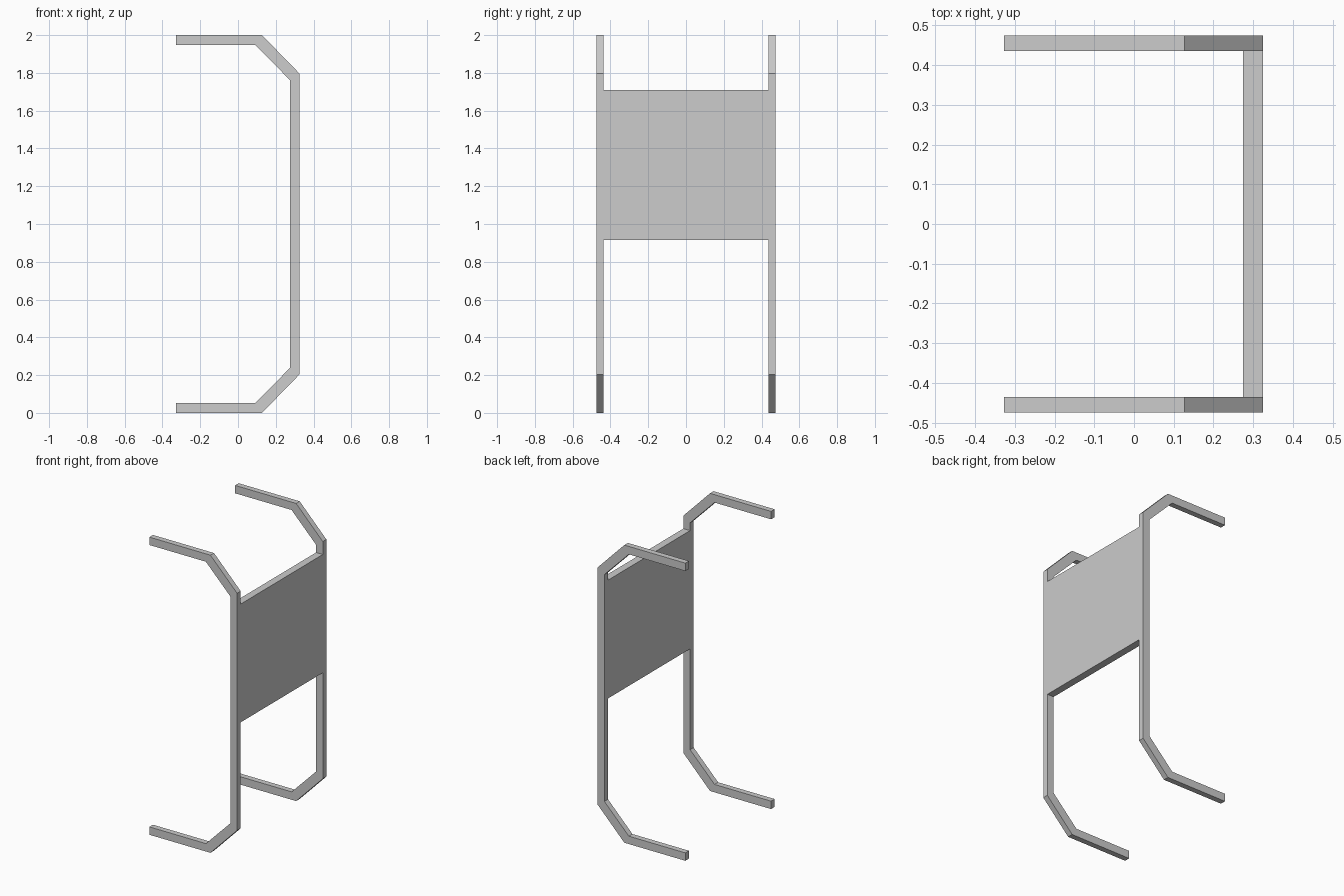
import bpy
import bmesh

cube = bpy.data.objects.get("Cube")
if cube:
    bpy.data.objects.remove(cube, do_unlink=True)

GREY = (0.604, 0.604, 0.604, 1.0)
mat = bpy.data.materials.new("light grey")
mat.use_nodes = True
mat.diffuse_color = GREY
mat.node_tree.nodes["Principled BSDF"].inputs["Base Color"].default_value = GREY


def extrude_profile(name, points, y0, y1):
    """Extrude an x-z outline along y into a solid object."""
    bm = bmesh.new()
    face = bm.faces.new([bm.verts.new((x, y0, z)) for x, z in points])
    result = bmesh.ops.extrude_face_region(bm, geom=[face])
    verts = [v for v in result["geom"] if isinstance(v, bmesh.types.BMVert)]
    bmesh.ops.translate(bm, verts=verts, vec=(0, y1 - y0, 0))
    bmesh.ops.recalc_face_normals(bm, faces=bm.faces)
    mesh = bpy.data.meshes.new(name)
    bm.to_mesh(mesh)
    bm.free()
    mesh.materials.append(mat)
    obj = bpy.data.objects.new(name, mesh)
    bpy.context.collection.objects.link(obj)
    return obj


# Bent rail outline: lower half, mirrored about mid height
outer = [(-0.327, 0), (0.127, 0), (0.325, 0.203)]
inner = [(0.275, 0.238), (0.093, 0.053), (-0.327, 0.053)]


def flip(points):
    return [(x, 2 - z) for x, z in reversed(points)]


rail = outer + flip(outer) + flip(inner) + inner

# Two side rails
EDGE, INSIDE = 0.474, 0.436
extrude_profile("front_rail", rail, -EDGE, -INSIDE)
extrude_profile("back_rail", rail, INSIDE, EDGE)

# Panel spanning between the rails
panel = [(0.275, 0.915), (0.325, 0.915), (0.325, 1.71), (0.275, 1.71)]
extrude_profile("panel", panel, -INSIDE, INSIDE)
